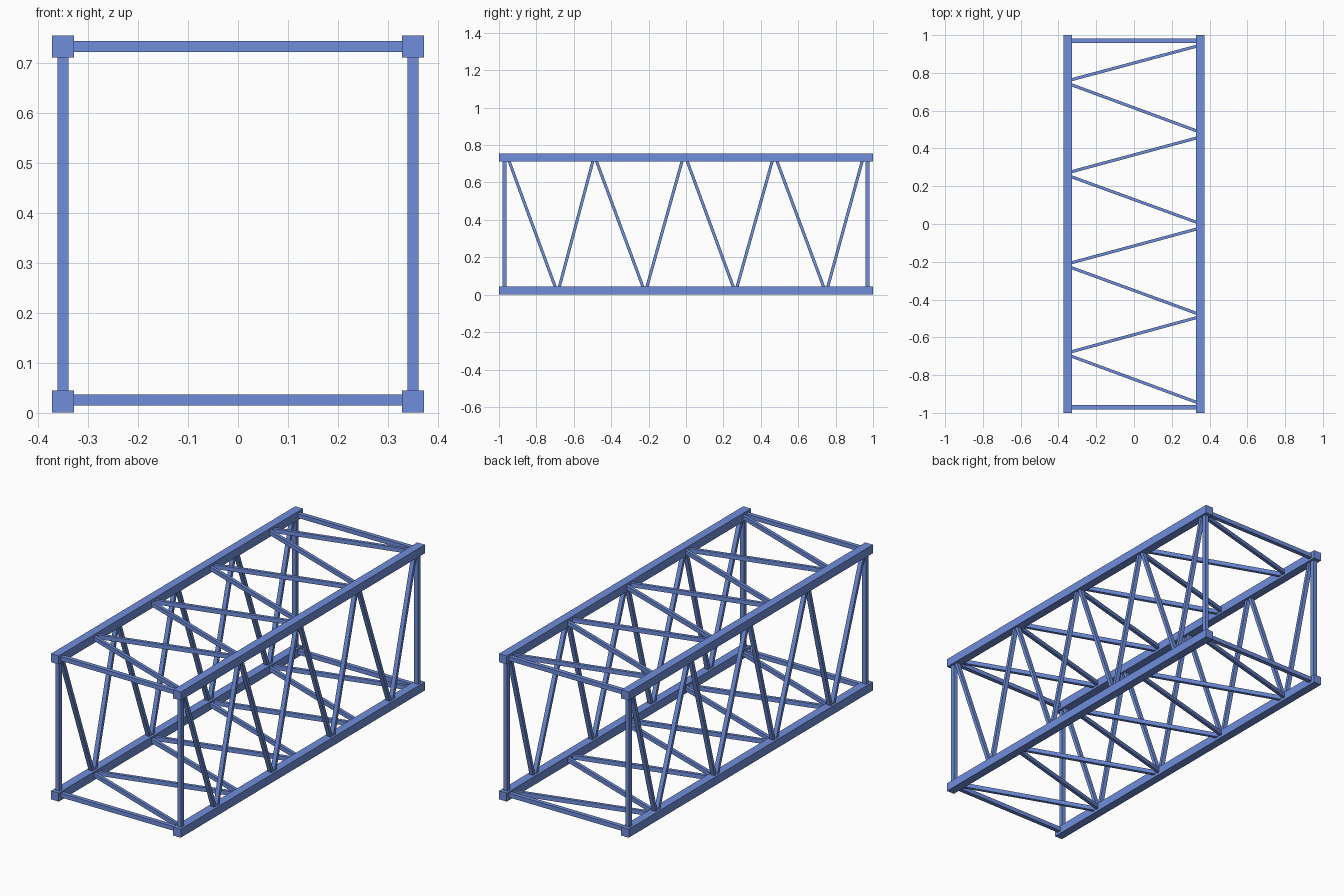
import bpy
from mathutils import Vector, Matrix

if "Cube" in bpy.data.objects:
    bpy.data.objects.remove(bpy.data.objects["Cube"])

CX = 0.35                 # chord centre, x
Z0, Z1 = 0.0225, 0.7335   # chord centres, z
CH, BR, DG = 0.044, 0.022, 0.016   # chord, brace and diagonal widths
END = 0.97                # y of the end frames
SINK = 0.006              # how far braces run into the chords
XI = CX - CH / 2 + SINK
ZB, ZT = Z0 + CH / 2 - SINK, Z1 - CH / 2 + SINK

# blue paint
paint = bpy.data.materials.new("blue_paint")
paint.diffuse_color = (0.16, 0.27, 0.71, 1)
paint.use_nodes = True
paint.node_tree.nodes["Principled BSDF"].inputs["Base Color"].default_value = paint.diffuse_color


def bar(name, a, b, in_plane, out_plane, normal):
    """Square bar from a to b; normal is the out-of-plane direction."""
    a, b, n = Vector(a), Vector(b), Vector(normal)
    d = b - a
    length = d.length
    d.normalize()
    side = n.cross(d)
    bpy.ops.mesh.primitive_cube_add(size=1)
    ob = bpy.context.object
    ob.name = name
    rot = Matrix((side, n, d)).transposed()
    ob.data.transform(Matrix.Diagonal((in_plane, out_plane, length, 1)))
    ob.matrix_world = Matrix.Translation((a + b) / 2) @ rot.to_4x4()
    # side, n, d is left-handed, so turn the faces back outwards
    if rot.determinant() < 0:
        ob.matrix_world = Matrix.Translation((a + b) / 2) @ Matrix((-side, n, d)).transposed().to_4x4()
    ob.data.materials.append(paint)
    return ob


# long corner chords
for x in (-CX, CX):
    for z in (Z0, Z1):
        bar("chord", (x, -1, z), (x, 1, z), CH, CH, (1, 0, 0))

# square end frames
for y in (-END, END):
    for x in (-CX, CX):
        bar("end_post", (x, y, ZB), (x, y, ZT), BR, BR, (1, 0, 0))
    for z in (Z0 + 0.003, Z1):
        bar("end_rail", (-XI, y, z), (XI, y, z), BR, BR, (0, 0, 1))

# side zigzag: (y at top, y at bottom)
side_lacing = [(-0.947, -0.698), (-0.497, -0.678), (-0.480, -0.229), (-0.020, -0.210),
               (0.005, 0.254), (0.462, 0.272), (0.485, 0.737), (0.943, 0.757)]
for x in (-CX, CX):
    for yt, yb in side_lacing:
        bar("side_diagonal", (x, yt, ZT), (x, yb, ZB), DG, BR, (1, 0, 0))

# top and bottom zigzag: (y at right, y at left)
flat_lacing = [(0.942, 0.763), (0.492, 0.738), (0.456, 0.276), (0.008, 0.251),
               (-0.026, -0.206), (-0.474, -0.230), (-0.495, -0.677), (-0.945, -0.699)]
for z in (Z0 + 0.003, Z1):
    for yr, yl in flat_lacing:
        bar("flat_diagonal", (XI, yr, z), (-XI, yl, z), DG, BR, (0, 0, 1))
